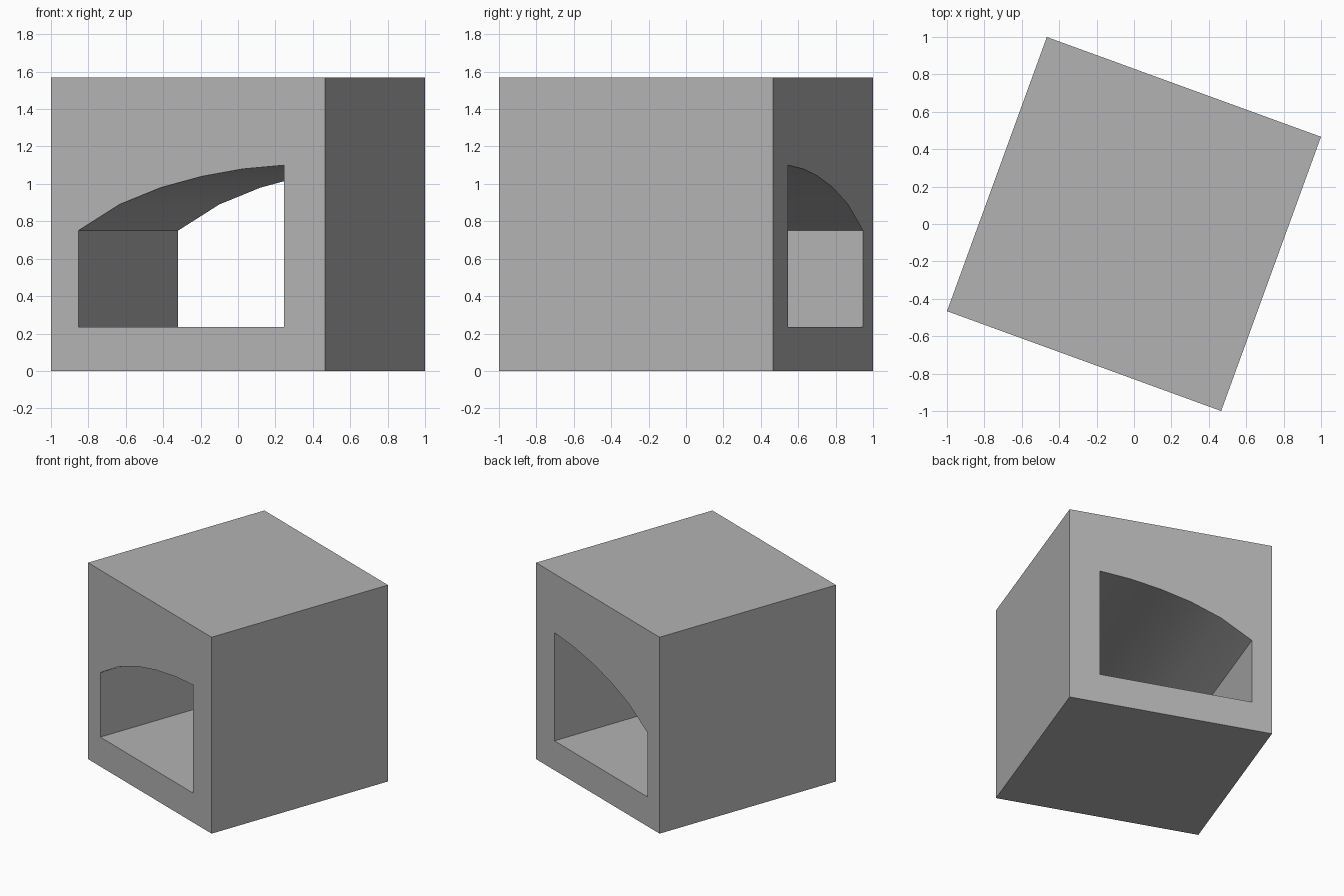
import bpy
import bmesh
import math

cube = bpy.data.objects.get("Cube")
if cube:
    bpy.data.objects.remove(cube, do_unlink=True)

SIDE, HEIGHT = 1.56, 1.57
TURN = math.radians(-20)


def prism(name, outline, depth):
    """Extrude an x-z outline along y, centred on y = 0."""
    bm = bmesh.new()
    face = bm.faces.new([bm.verts.new((x, -depth / 2, z)) for x, z in outline])
    ext = bmesh.ops.extrude_face_region(bm, geom=[face])
    verts = [g for g in ext["geom"] if isinstance(g, bmesh.types.BMVert)]
    bmesh.ops.translate(bm, verts=verts, vec=(0, depth, 0))
    bmesh.ops.recalc_face_normals(bm, faces=bm.faces)
    mesh = bpy.data.meshes.new(name)
    bm.to_mesh(mesh)
    bm.free()
    obj = bpy.data.objects.new(name, mesh)
    bpy.context.collection.objects.link(obj)
    obj.rotation_euler.z = TURN
    return obj


# Plain grey material
grey = bpy.data.materials.new("light_grey")
grey.use_nodes = True
color = (0.45, 0.45, 0.45, 1)
grey.diffuse_color = color
grey.node_tree.nodes["Principled BSDF"].inputs["Base Color"].default_value = color

# Solid block
half = SIDE / 2
block = prism("block", [(-half, 0), (half, 0), (half, HEIGHT), (-half, HEIGHT)], SIDE)
block.data.materials.append(grey)

# Half-arched tunnel running from front to back
left, right, floor = -0.625, 0.547, 0.235
roof = [0.75, 0.89, 0.98, 1.04, 1.08, 1.10]
step = (right - left) / (len(roof) - 1)
arch = [(left + i * step, z) for i, z in enumerate(roof)]
cutter = prism("tunnel_cutter", [(right, floor), (left, floor)] + arch, SIDE + 0.4)
cutter.data.materials.append(grey)
cutter.hide_render = True

cut = block.modifiers.new("tunnel", 'BOOLEAN')
cut.operation = 'DIFFERENCE'
cut.solver = 'EXACT'
cut.object = cutter
bpy.context.view_layer.objects.active = block
bpy.ops.object.select_all(action='DESELECT')
block.select_set(True)
bpy.ops.object.modifier_apply(modifier=cut.name)
bpy.data.objects.remove(cutter, do_unlink=True)

# Smooth arch, sharp corners
bpy.ops.object.shade_smooth_by_angle(angle=math.radians(30))
